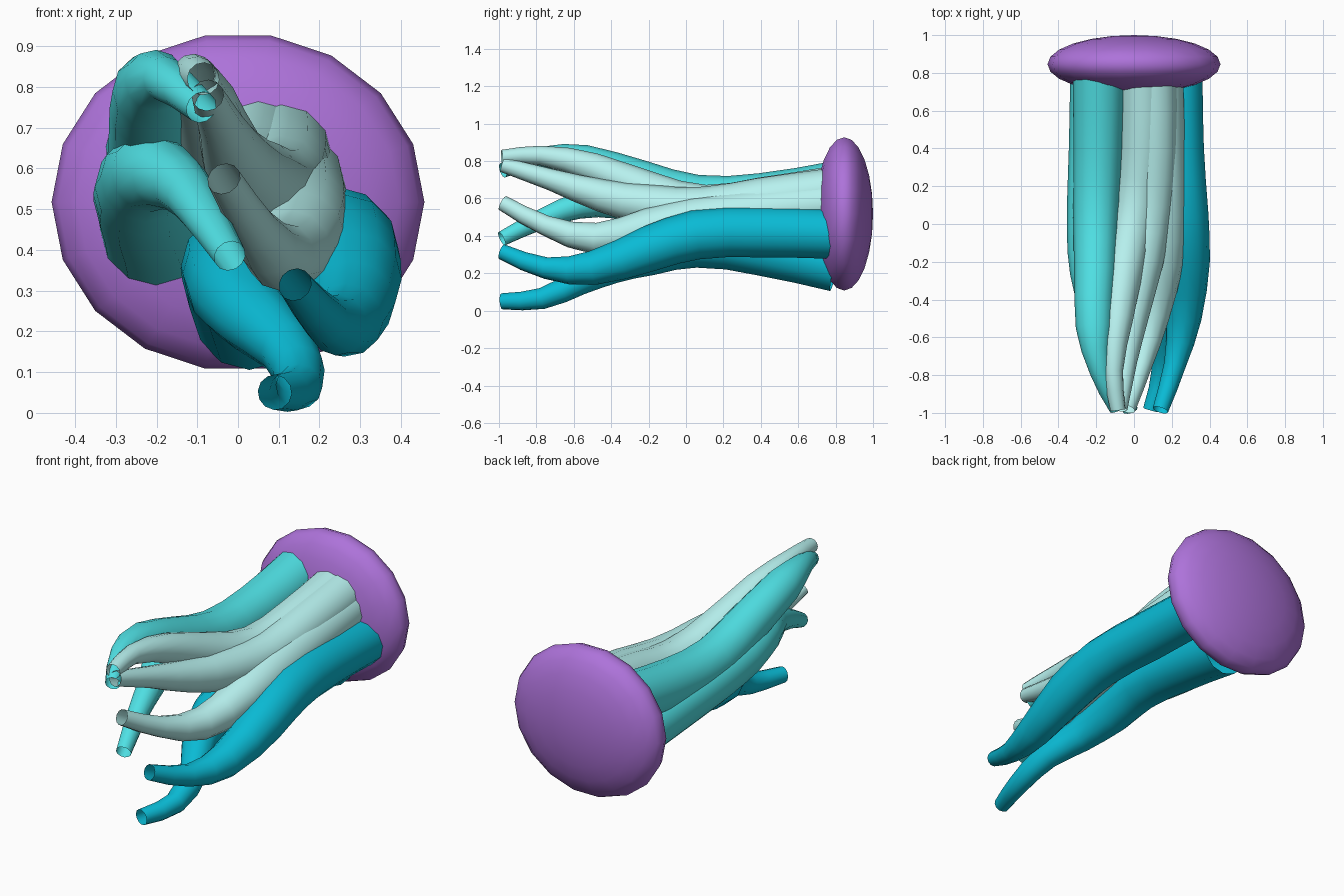
import bpy
from math import radians

if "Cube" in bpy.data.objects:
    bpy.data.objects.remove(bpy.data.objects["Cube"])


def material(name, rgb):
    m = bpy.data.materials.new(name)
    m.diffuse_color = (*rgb, 1)
    m.use_nodes = True
    m.node_tree.nodes["Principled BSDF"].inputs["Base Color"].default_value = m.diffuse_color
    return m


purple = material("purple", (0.42, 0.17, 0.70))
cyan = material("cyan", (0.08, 0.76, 0.79))
pale = material("pale", (0.48, 0.89, 0.87))
teal = material("teal", (0.003, 0.50, 0.67))

# Flattened round cap at the back, pole along y, flat edges at top and bottom
bpy.ops.mesh.primitive_uv_sphere_add(segments=18, ring_count=12, radius=1)
cap = bpy.context.object
cap.name = "cap"
cap.scale = (0.458, 0.458, 0.154)
cap.rotation_euler = (radians(90), radians(10), 0)
bpy.ops.object.transform_apply(location=False, rotation=True, scale=True)
cap.scale = (1, 1, 0.908)
cap.location = (0, 0.846, 0.5175)
cap.data.materials.append(purple)
bpy.ops.object.shade_smooth_by_angle(angle=radians(60))


def tentacle(name, mat, pts):
    """Open tapering tube through (x, y, z, radius) points."""
    cu = bpy.data.curves.new(name, 'CURVE')
    cu.dimensions = '3D'
    cu.resolution_u = 2
    cu.bevel_depth = 1
    cu.bevel_resolution = 4
    cu.use_fill_caps = False
    sp = cu.splines.new('BEZIER')
    sp.bezier_points.add(len(pts) - 1)
    for bp, (x, y, z, r) in zip(sp.bezier_points, pts):
        bp.co = (x, y, z)
        bp.radius = r
        bp.handle_left_type = bp.handle_right_type = 'AUTO'
    ob = bpy.data.objects.new(name, cu)
    bpy.context.collection.objects.link(ob)
    bpy.ops.object.select_all(action='DESELECT')
    ob.select_set(True)
    bpy.context.view_layer.objects.active = ob
    bpy.ops.object.convert(target='MESH')
    ob = bpy.context.object
    ob.name = name
    ob.data.materials.clear()
    ob.data.materials.append(mat)
    bpy.ops.object.shade_smooth_by_angle(angle=radians(50))


# Left pair
tentacle("upper_left_tentacle", cyan, [
    (-.185, .8, .66, .14), (-.19, .4, .605, .13), (-.2, .05, .605, .122),
    (-.205, -.25, .695, .112), (-.21, -.55, .79, .098),
    (-.18, -.78, .82, .055), (-.09, -.98, .75, .04)])
tentacle("lower_left_tentacle", cyan, [
    (-.20, .8, .445, .138), (-.21, .4, .485, .135), (-.225, .1, .52, .13),
    (-.23, -.15, .555, .122), (-.215, -.37, .59, .098),
    (-.14, -.58, .56, .07), (-.09, -.76, .495, .055), (-.02, -.985, .385, .04)])
# Middle three
tentacle("upper_middle_tentacle", pale, [
    (.05, .8, .655, .12), (.045, .4, .595, .117), (.01, .1, .56, .113),
    (-.045, -.2, .64, .105), (-.085, -.5, .765, .08),
    (-.11, -.78, .83, .052), (-.085, -.985, .82, .04)])
tentacle("centre_tentacle", pale, [
    (.105, .8, .64, .125), (.11, .4, .59, .12), (.09, .1, .545, .118),
    (.045, -.2, .565, .11), (.0, -.45, .615, .088),
    (-.04, -.72, .70, .058), (-.075, -.98, .78, .04)])
tentacle("right_middle_tentacle", pale, [
    (.135, .8, .575, .125), (.145, .4, .53, .125), (.155, .05, .485, .122),
    (.15, -.2, .435, .112), (.105, -.48, .385, .085),
    (.04, -.75, .455, .055), (-.035, -.98, .575, .042)])
# Right pair
tentacle("lower_right_tentacle", teal, [
    (.23, .8, .41, .133), (.235, .4, .42, .135), (.262, .05, .405, .132),
    (.28, -.2, .33, .122), (.265, -.5, .228, .092),
    (.215, -.75, .228, .058), (.14, -.985, .315, .042)])
tentacle("bottom_tentacle", teal, [
    (.03, .8, .24, .138), (.0, .4, .325, .137), (-.01, .05, .36, .13),
    (-.005, -.2, .305, .118), (.04, -.4, .235, .092),
    (.125, -.57, .155, .072), (.15, -.77, .065, .057), (.09, -.985, .05, .043)])
